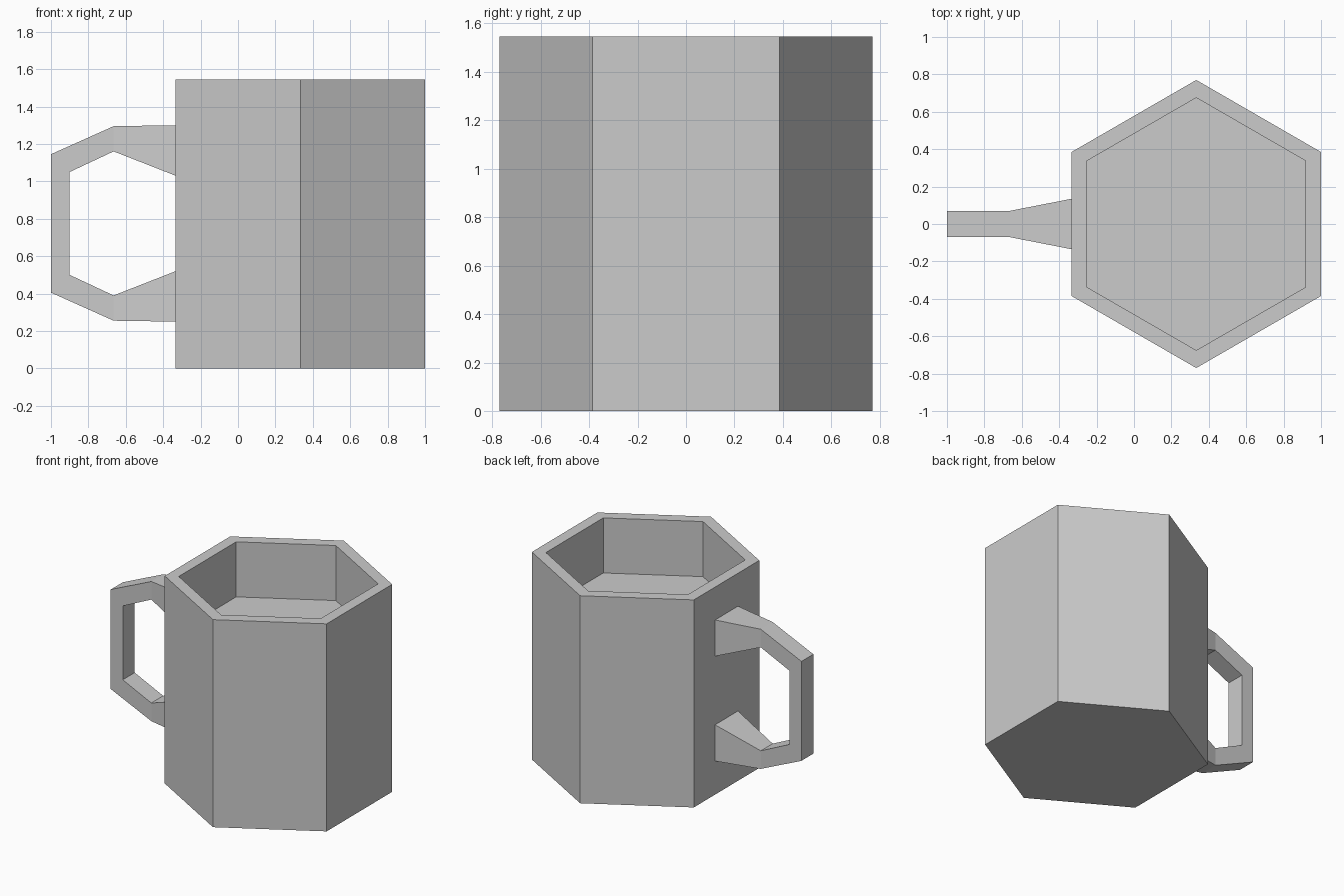
import bpy, bmesh, math

if "Cube" in bpy.data.objects:
    bpy.data.objects.remove(bpy.data.objects["Cube"])

CX, H = 0.333, 1.545


def make_object(name, bm):
    bmesh.ops.recalc_face_normals(bm, faces=bm.faces)
    mesh = bpy.data.meshes.new(name)
    bm.to_mesh(mesh)
    bm.free()
    obj = bpy.data.objects.new(name, mesh)
    bpy.context.collection.objects.link(obj)
    return obj


def hexagon(bm, radius, z):
    angles = [math.radians(30 + 60 * i) for i in range(6)]
    return [bm.verts.new((CX + radius * math.cos(a), radius * math.sin(a), z)) for a in angles]


def bridge(bm, a, b):
    n = len(a)
    for i in range(n):
        j = (i + 1) % n
        bm.faces.new((a[i], a[j], b[j], b[i]))


# Hexagonal cup: base, outer wall, rim, inner wall and inner floor
bm = bmesh.new()
rings = [hexagon(bm, r, z) for r, z in ((0.77, 0), (0.77, H), (0.675, H), (0.675, 1.135))]
for a, b in zip(rings, rings[1:]):
    bridge(bm, a, b)
bm.faces.new(rings[0])
bm.faces.new(rings[-1])
make_object("cup", bm)

# Handle: rectangular sections (outer x, z, inner x, z, half width), mirrored about mid height
upper = [(-0.333, 1.30, -0.333, 1.03, 0.135),
         (-0.665, 1.295, -0.665, 1.16, 0.07),
         (-1.0, 1.145, -0.90, 1.05, 0.07)]
MID = 0.775
lower = [(xo, 2 * MID - zo, xi, 2 * MID - zi, w) for xo, zo, xi, zi, w in reversed(upper)]
bm = bmesh.new()
sections = []
for xo, zo, xi, zi, w in upper + lower:
    corners = ((xo, -w, zo), (xo, w, zo), (xi, w, zi), (xi, -w, zi))
    sections.append([bm.verts.new(c) for c in corners])
for a, b in zip(sections, sections[1:]):
    bridge(bm, a, b)
bm.faces.new(sections[0])
bm.faces.new(sections[-1])
make_object("handle", bm)
